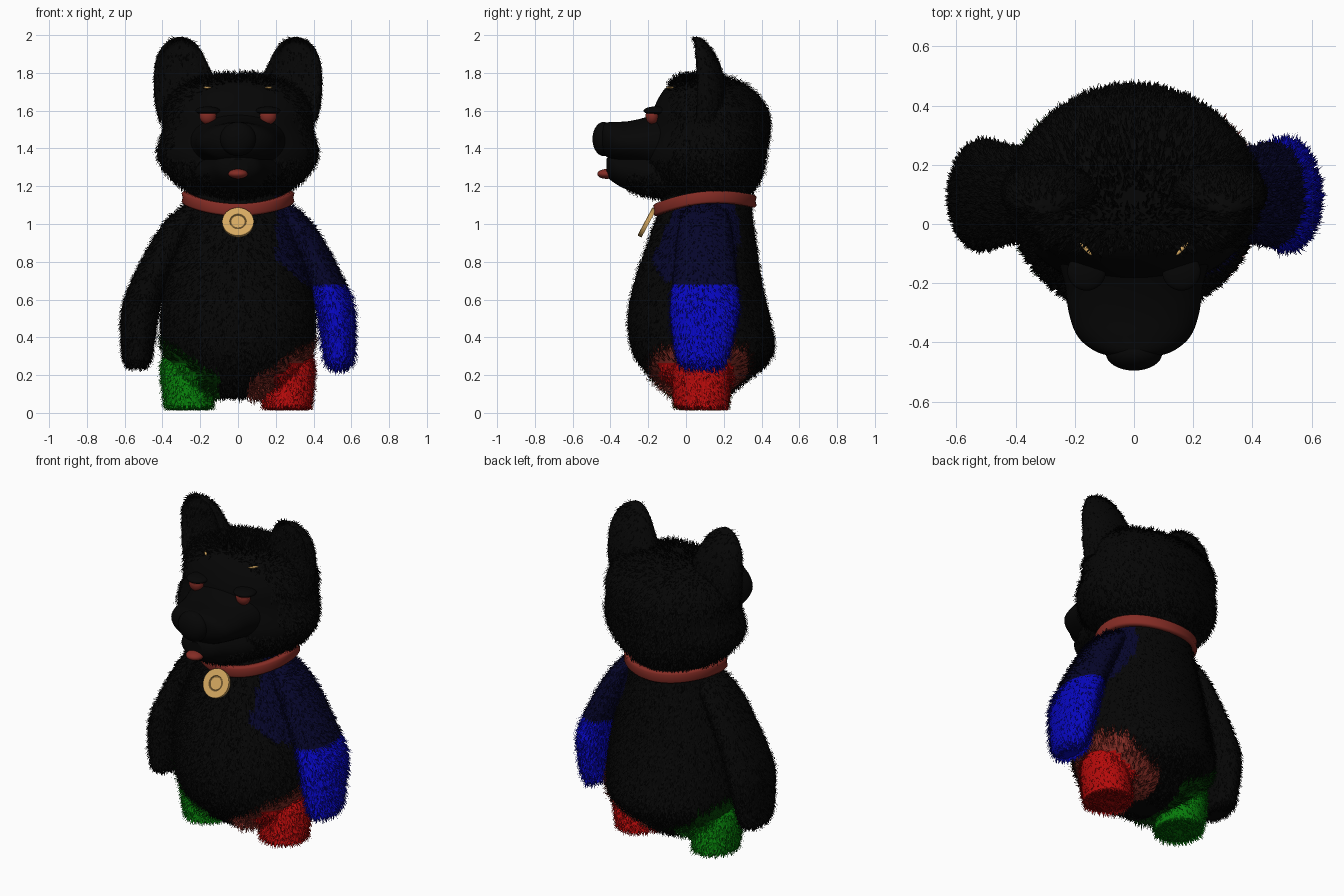
import bpy, bmesh, math, random
from mathutils import Vector, Matrix

random.seed(4)
if "Cube" in bpy.data.objects:
    bpy.data.objects.remove(bpy.data.objects["Cube"], do_unlink=True)

# ---- materials ----
COLOURS = {
    "black": (0.0017, 0.0017, 0.0017), "navy": (0.0017, 0.0017, 0.024),
    "blue": (0.002, 0.002, 0.52), "red": (0.46, 0.003, 0.003),
    "rust": (0.23, 0.025, 0.018), "gold": (0.68, 0.4, 0.12),
    "green": (0.002, 0.2, 0.003), "dark green": (0.002, 0.06, 0.002),
}
MATS = {}
for label, rgb in COLOURS.items():
    m = bpy.data.materials.new(label)
    m.use_nodes = True
    m.diffuse_color = (*rgb, 1)
    shader = m.node_tree.nodes["Principled BSDF"]
    shader.inputs["Base Color"].default_value = (*rgb, 1)
    shader.inputs["Roughness"].default_value = 0.8
    MATS[label] = m


# ---- helpers ----
def smooth_path(rows, steps):
    """Catmull-Rom interpolation between cross-sections."""
    out = []
    for i in range(len(rows) - 1):
        a, b, c, d = (rows[max(i - 1, 0)], rows[i], rows[i + 1],
                      rows[min(i + 2, len(rows) - 1)])
        for k in range(steps):
            t = k / steps
            out.append([q + t / 2 * (r - p + t * (2 * p - 5 * q + 4 * r - s
                        + t * (3 * (q - r) + s - p)))
                        for p, q, r, s in zip(a, b, c, d)])
    return out + [list(rows[-1])]


def loft(rows, axis="z", side=1, sides=40, steps=5):
    """Skin of ellipses: (position, centre x, other centre, radius x, other radius)."""
    bm = bmesh.new()
    rings = []
    for pos, cx, co, rx, ro in smooth_path(rows, steps):
        ring = []
        for j in range(sides):
            a = math.tau * j / sides
            x, o = side * cx + rx * math.cos(a), co + ro * math.sin(a)
            ring.append(bm.verts.new((x, o, pos) if axis == "z" else (x, pos, o)))
        rings.append(ring)
    for lo, hi in zip(rings, rings[1:]):
        for j in range(sides):
            k = (j + 1) % sides
            bm.faces.new((lo[j], lo[k], hi[k], hi[j]))
    bm.faces.new(rings[0])
    bm.faces.new(rings[-1])
    bmesh.ops.recalc_face_normals(bm, faces=bm.faces)
    return bm


def ball(centre, radii, turn=0):
    bm = bmesh.new()
    bmesh.ops.create_uvsphere(bm, u_segments=32, v_segments=20, radius=1)
    bm.transform(Matrix.Translation(centre) @ Matrix.Rotation(turn, 4, "Z")
                 @ Matrix.Diagonal((*radii, 1)))
    return bm


def add_fur(bm, names, length, density, where):
    for f in list(bm.faces):
        mid = f.calc_center_median()
        if len(f.verts) != 4 or not where(mid):
            continue
        n = f.normal.copy()
        label = names[f.material_index]
        comb = Vector((0, 0.3, 1 if label in ("rust", "dark green") else -1))
        comb -= n * comb.dot(n)  # lie along the skin
        size = length * (1 if label in ("black", "navy") else 1.35)
        want = f.calc_area() * density
        a, b, c, d = [v.co.copy() for v in f.verts]
        for _ in range(int(want + random.random())):
            p = a.lerp(b, random.random()).lerp(d.lerp(c, random.random()), random.random())
            p -= n * 0.004
            wild = Vector([random.uniform(-0.3, 0.3) for _ in range(3)])
            way = (n * 0.45 + comb + wild).normalized()
            tip = p + way * size * random.uniform(0.6, 1.1)
            tip.z = min(max(tip.z, 0.012), 2)
            s = way.cross(n)
            if s.length < 0.01:
                continue
            s = s.normalized() * 0.005
            blade = bm.faces.new([bm.verts.new(q) for q in (p - s, p + s, tip)])
            blade.material_index = f.material_index


def finish(name, bm, colour, fur=0, density=8000, where=lambda p: True, smooth=True):
    """colour is a material label or a rule from face centre to label."""
    rule = colour if callable(colour) else (lambda p: colour)
    names = []
    bm.normal_update()
    for f in bm.faces:
        label = rule(f.calc_center_median())
        if label not in names:
            names.append(label)
        f.material_index = names.index(label)
        f.smooth = smooth and len(f.verts) < 5
    if fur:
        add_fur(bm, names, fur, density, where)
    mesh = bpy.data.meshes.new(name)
    bm.to_mesh(mesh)
    bm.free()
    for label in names:
        mesh.materials.append(MATS[label])
    ob = bpy.data.objects.new(name, mesh)
    bpy.context.collection.objects.link(ob)


# ---- body with coloured patches round the legs and left shoulder ----
def body_colour(p):
    if p.x > 0.2 and ((p.y - 0.03) / 0.25) ** 2 + ((p.z - 0.96) / 0.3) ** 2 < 1:
        return "navy"
    if -0.24 < p.y < 0.33 and p.z < 0.14 + 0.6 * abs(p.x):
        core = abs(p.x) > 0.2 and p.z < 0.26 and -0.14 < p.y < 0.25
        if p.x > 0.05:
            return "red" if core else "rust"
        if p.x < -0.1:
            return "green" if core else "dark green"
    return "black"


body = [(0.09, 0, 0.07, 0.1, 0.08), (0.115, 0, 0.07, 0.22, 0.16),
        (0.19, 0, 0.07, 0.335, 0.255), (0.32, 0, 0.09, 0.395, 0.372),
        (0.5, 0, 0.068, 0.41, 0.375), (0.7, 0, 0.065, 0.385, 0.335),
        (0.9, 0, 0.085, 0.33, 0.285), (1.05, 0, 0.1, 0.28, 0.25),
        (1.15, 0, 0.11, 0.25, 0.235), (1.25, 0, 0.11, 0.2, 0.2)]
finish("body", loft(body, sides=64, steps=8), body_colour, 0.045,
       where=lambda p: p.z < 1.1)

# ---- head ----
head = [(1.1, 0, 0.11, 0.2, 0.2), (1.17, 0, 0.11, 0.26, 0.24),
        (1.25, 0, 0.1, 0.36, 0.3), (1.36, 0, 0.1, 0.425, 0.325),
        (1.5, 0, 0.125, 0.4, 0.32), (1.6, 0, 0.13, 0.4, 0.305),
        (1.7, 0, 0.12, 0.345, 0.245), (1.755, 0, 0.1, 0.24, 0.165),
        (1.78, 0, 0.085, 0.13, 0.085), (1.785, 0, 0.085, 0.04, 0.03)]
finish("head", loft(head, sides=56), "black", 0.045,
       where=lambda p: p.y > -0.08 or p.z < 1.35)

# ---- muzzle, jaw, nose and tongue ----
muzzle = [(-0.05, 0, 1.43, 0.28, 0.2), (-0.2, 0, 1.43, 0.235, 0.14),
          (-0.3, 0, 1.43, 0.22, 0.115), (-0.38, 0, 1.435, 0.19, 0.105),
          (-0.43, 0, 1.45, 0.13, 0.085), (-0.45, 0, 1.45, 0.06, 0.06)]
finish("muzzle", loft(muzzle, "y"), "black")
jaw = [(-0.05, 0, 1.27, 0.26, 0.14), (-0.2, 0, 1.27, 0.22, 0.12),
       (-0.32, 0, 1.285, 0.155, 0.1), (-0.39, 0, 1.3, 0.11, 0.075),
       (-0.42, 0, 1.3, 0.05, 0.045)]
finish("lower_jaw", loft(jaw, "y"), "black", 0.04, where=lambda p: p.z < 1.28 and p.y > -0.32)
finish("nose", ball((0, -0.437, 1.45), (0.095, 0.058, 0.09)), "black")
finish("tongue", ball((0, -0.42, 1.265), (0.052, 0.05, 0.026)), "rust")

# ---- paired parts ----
ear = [(1.55, 0.32, 0.1, 0.1, 0.08), (1.65, 0.3, 0.105, 0.14, 0.1),
       (1.75, 0.285, 0.105, 0.16, 0.1), (1.85, 0.3, 0.092, 0.138, 0.085),
       (1.92, 0.305, 0.078, 0.108, 0.062), (1.965, 0.305, 0.062, 0.07, 0.04),
       (1.988, 0.305, 0.05, 0.025, 0.016)]
arm = [(0.245, 0.535, 0.08, 0.045, 0.08), (0.28, 0.535, 0.083, 0.075, 0.13),
       (0.4, 0.53, 0.09, 0.09, 0.16), (0.55, 0.515, 0.098, 0.1, 0.182),
       (0.68, 0.472, 0.1, 0.1, 0.172), (0.85, 0.39, 0.1, 0.098, 0.155),
       (0.97, 0.32, 0.1, 0.095, 0.142), (1.05, 0.26, 0.1, 0.085, 0.12),
       (1.11, 0.2, 0.1, 0.06, 0.08)]
foot = [(0.03, 0.26, 0.08, 0.02, 0.02), (0.033, 0.26, 0.08, 0.115, 0.125),
        (0.055, 0.26, 0.08, 0.13, 0.145), (0.15, 0.27, 0.08, 0.133, 0.152),
        (0.26, 0.28, 0.08, 0.125, 0.15), (0.36, 0.28, 0.08, 0.08, 0.1)]
for side, word in ((1, "left"), (-1, "right")):
    bm = loft(ear, side=side)
    bm.normal_update()
    for v in bm.verts:  # hollow the front of the ear inside a rim
        v.co.y += 0.07 * max(0, -v.normal.y - 0.65) / 0.35
    finish(word + "_ear", bm, "black", 0.032)
    finish(word + "_arm", loft(arm, side=side),
           (lambda p: "blue" if p.z < 0.67 else "navy") if side > 0 else "black", 0.042)
    finish(word + "_foot", loft(foot, side=side), "red" if side > 0 else "green", 0.035, 10000)
    bm = ball((side * 0.16, -0.178, 1.575), (0.045, 0.036, 0.048))
    for v in bm.verts:  # flat drooping lid line
        v.co.z = min(v.co.z, 1.585)
    finish(word + "_eye", bm, "rust")
    finish(word + "_eyelid", ball((side * 0.16, -0.16, 1.6), (0.065, 0.065, 0.022)), "black")
    finish(word + "_brow", ball((side * 0.163, -0.083, 1.722), (0.03, 0.007, 0.006),
                                side * math.radians(48)), "gold")

# ---- collar: a rounded strap swept round the neck ----
strap = [(-0.012, -0.033), (0.014, -0.033), (0.024, -0.022), (0.018, 0),
         (0.024, 0.022), (0.014, 0.033), (-0.012, 0.033)]
bm = bmesh.new()
rings = []
for i in range(72):
    c, s = math.cos(math.tau * i / 72), math.sin(math.tau * i / 72)
    z = 1.14 - 0.0425 * s * s + 0.0225 * s
    rings.append([bm.verts.new(((0.275 + o) * c, 0.1 + (0.25 + o) * s, z + h))
                  for o, h in strap])
for i, ring in enumerate(rings):
    other = rings[(i + 1) % len(rings)]
    for j in range(len(strap)):
        k = (j + 1) % len(strap)
        bm.faces.new((ring[j], other[j], other[k], ring[k]))
bmesh.ops.recalc_face_normals(bm, faces=bm.faces)
finish("collar", bm, "rust")

# ---- round tag with a broad flat rim and an inner disc ----
profile = [(-0.012, 0.083), (0.01, 0.084), (0.012, 0.08), (0.012, 0.044),
           (0.005, 0.041), (0.009, 0.037), (0.009, 0.005)]
bm = loft([(h, 0, 0, r, r) for h, r in profile], sides=48, steps=1)
bm.transform(Matrix.Translation((0, -0.207, 1.008)) @ Matrix.Rotation(1.08, 4, "X"))
finish("collar_tag", bm, "gold", smooth=False)
